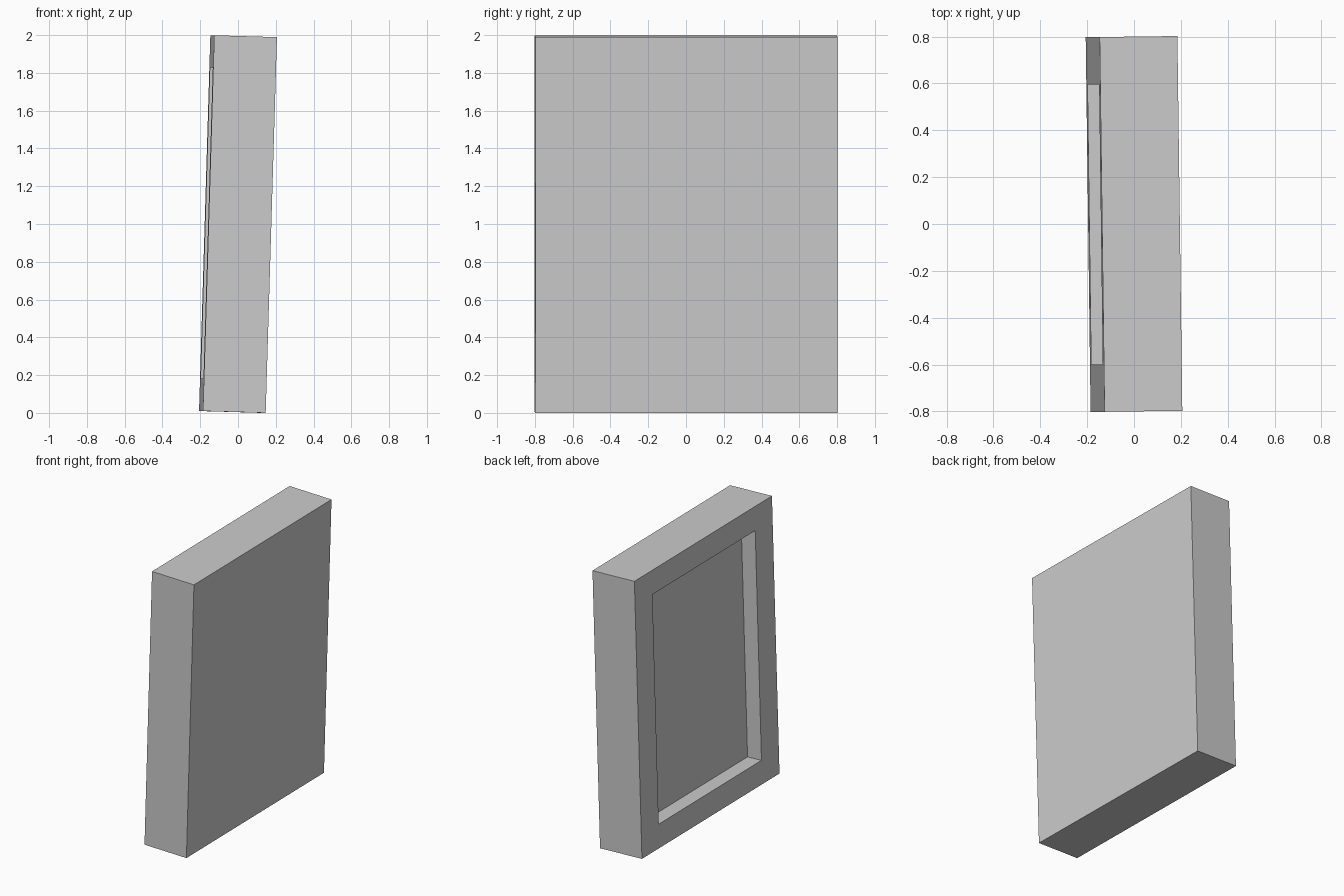
import bpy, bmesh
from math import radians
from mathutils import Matrix, Vector

if "Cube" in bpy.data.objects:
    bpy.data.objects.remove(bpy.data.objects["Cube"])

T, W, H = 0.332, 1.60, 1.99      # thickness, width, height
OPEN_W, OPEN_H, DEPTH = 1.195, 1.647, 0.11

# solid slab
bm = bmesh.new()
bmesh.ops.create_cube(bm, size=1.0, matrix=Matrix.Diagonal((T, W, H, 1)))

# shallow rectangular recess on the -x side, leaving a raised border
bm.faces.ensure_lookup_table()
panel = min(bm.faces, key=lambda f: f.calc_center_median().x)
bmesh.ops.inset_individual(bm, faces=[panel], thickness=0.1)
for v in panel.verts:
    v.co.y = OPEN_W / 2 * (1 if v.co.y > 0 else -1)
    v.co.z = OPEN_H / 2 * (1 if v.co.z > 0 else -1)
ext = bmesh.ops.extrude_discrete_faces(bm, faces=[panel])
floor = ext["faces"][0]
bmesh.ops.translate(bm, verts=floor.verts[:], vec=Vector((DEPTH, 0, 0)))
bmesh.ops.recalc_face_normals(bm, faces=bm.faces[:])

# slight lean and twist, then stand on the ground
bm.transform(Matrix.Rotation(radians(0.75), 4, 'Z') @ Matrix.Rotation(radians(1.72), 4, 'Y'))
low = min(v.co.z for v in bm.verts)
bm.transform(Matrix.Translation((0, 0, -low)))

mesh = bpy.data.meshes.new("recessed_panel")
bm.to_mesh(mesh)
bm.free()
bpy.context.collection.objects.link(bpy.data.objects.new("recessed_panel", mesh))
